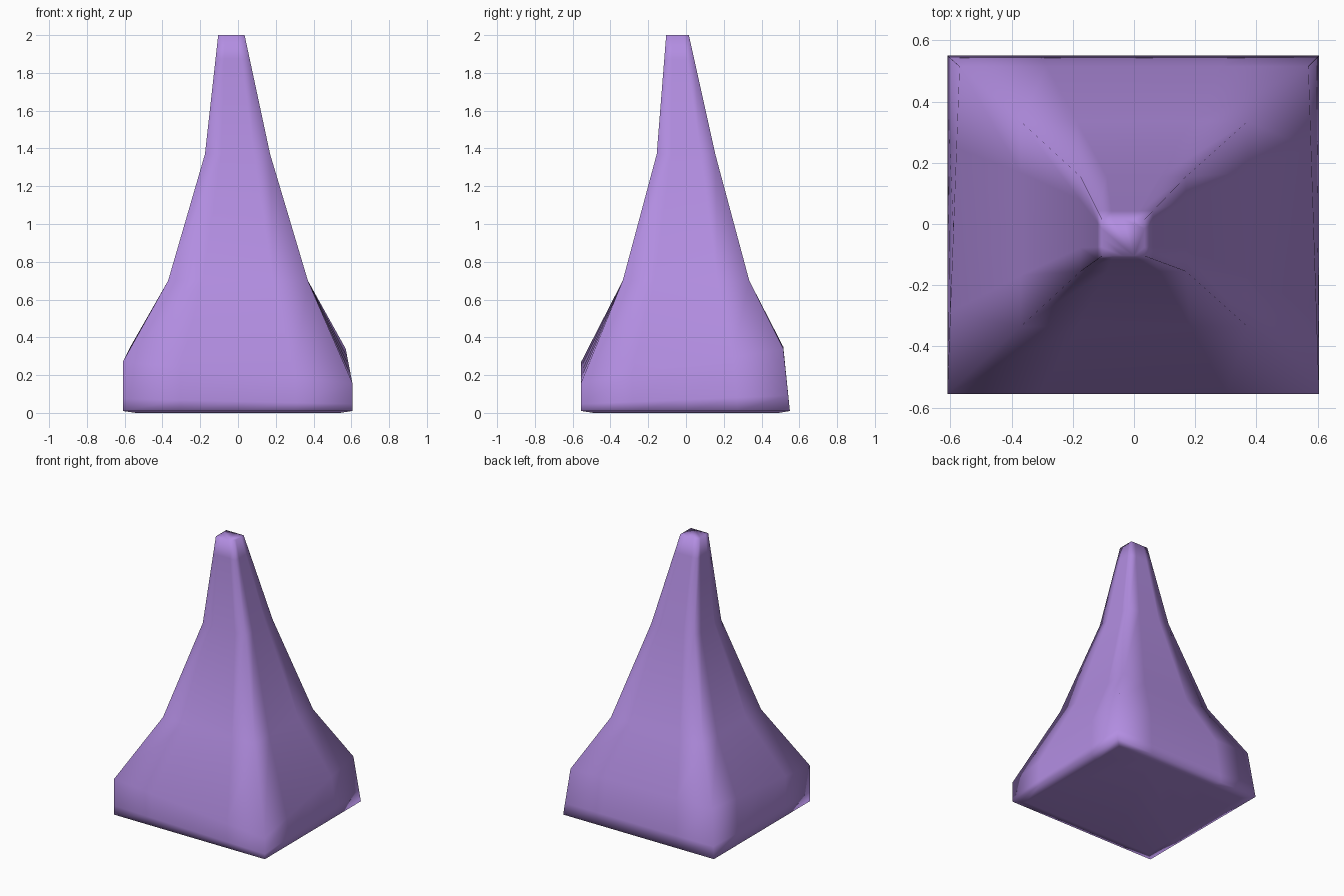
import bpy, bmesh
from mathutils import Vector

if "Cube" in bpy.data.objects:
    bpy.data.objects.remove(bpy.data.objects["Cube"])

# Corner order: front-left, front-right, back-right, back-left
def rect(x0, x1, y0, y1, z):
    return [Vector(p) for p in ((x0, y0, z), (x1, y0, z), (x1, y1, z), (x0, y1, z))]

def blend(a, b, t):
    return [p.lerp(q, t) for p, q in zip(a, b)]

base = rect(-0.61, 0.605, -0.555, 0.55, 0.01)
# Uneven shoulder: each corner sits at its own height
shoulder = [Vector(p) for p in ((-0.61, -0.555, 0.27), (0.605, -0.555, 0.16),
                                (0.57, 0.515, 0.34), (-0.57, 0.515, 0.35))]
waist = rect(-0.37, 0.37, -0.335, 0.335, 0.70)
neck = rect(-0.175, 0.17, -0.155, 0.155, 1.37)
tip = rect(-0.105, 0.035, -0.105, 0.015, 2.0)

sections = [rect(-0.54, 0.54, -0.49, 0.49, 0.0), base, blend(base, shoulder, 0.25),
            shoulder, waist, neck, blend(neck, tip, 0.8), tip]

# Loft the sections, dividing each side so the corners shade softly
steps = (0, 0.25, 0.5, 0.75)
bm = bmesh.new()
rings = []
for sec in sections:
    rings.append([bm.verts.new(sec[i].lerp(sec[(i + 1) % 4], t))
                  for i in range(4) for t in steps])
n = len(rings[0])
for a, b in zip(rings, rings[1:]):
    for i in range(n):
        j = (i + 1) % n
        bm.faces.new((a[i], a[j], b[j], b[i]))
bm.faces.new(rings[0][::-1])
bm.faces.new(rings[-1])
bmesh.ops.recalc_face_normals(bm, faces=bm.faces)
for f in bm.faces:
    f.smooth = True

mesh = bpy.data.meshes.new("tapered_spike")
bm.to_mesh(mesh)
bm.free()
spike = bpy.data.objects.new("tapered_spike", mesh)
bpy.context.collection.objects.link(spike)

mat = bpy.data.materials.new("purple")
mat.diffuse_color = (0.45, 0.27, 0.76, 1)
mat.use_nodes = True
mat.node_tree.nodes["Principled BSDF"].inputs["Base Color"].default_value = mat.diffuse_color
mesh.materials.append(mat)
